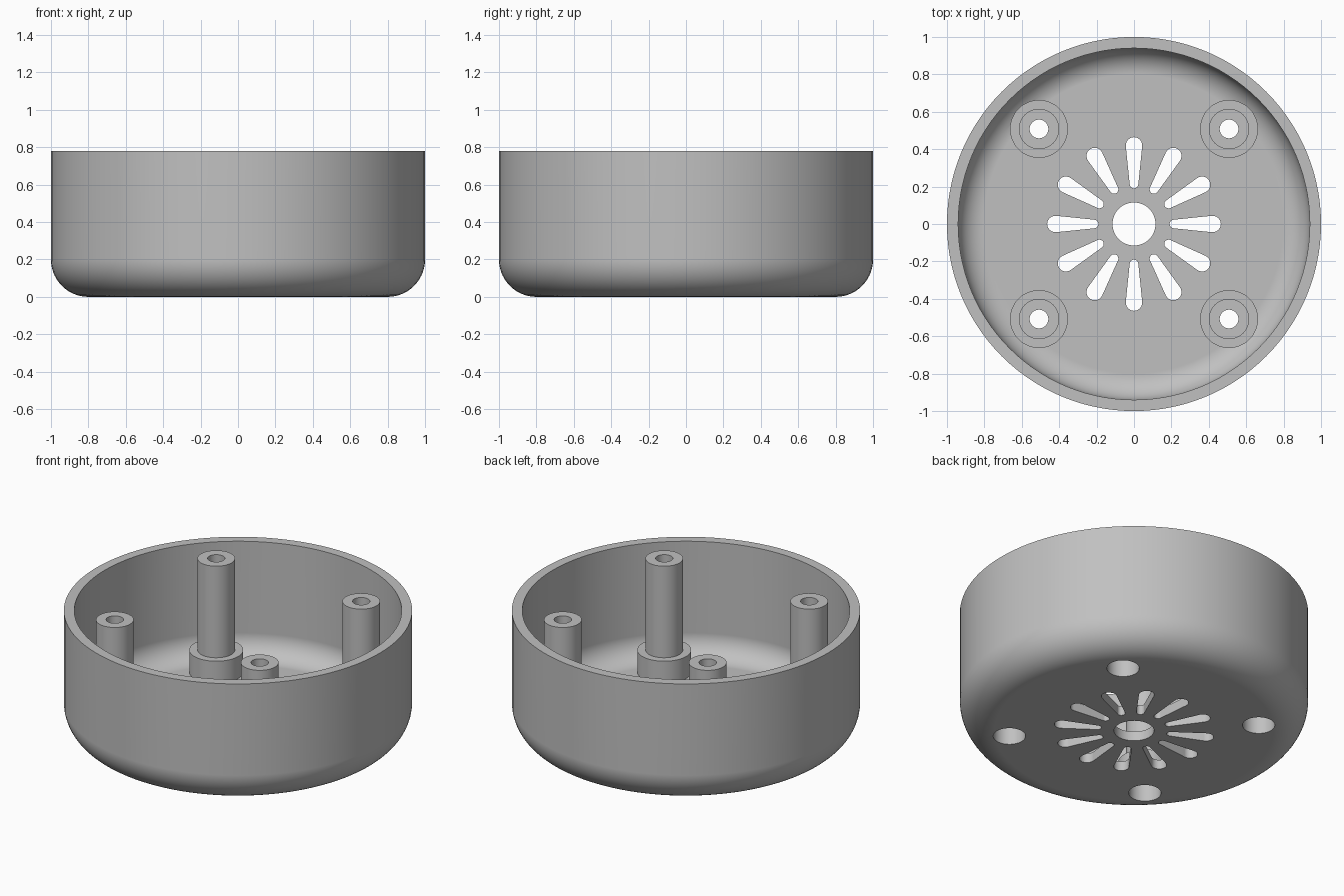
import bpy, bmesh, math
from mathutils import Matrix, Vector

if "Cube" in bpy.data.objects:
    bpy.data.objects.remove(bpy.data.objects["Cube"])

H = 0.78          # overall height
FLOOR = 0.06      # wall and floor thickness
POST = 0.508      # post offset along x and y

grey = bpy.data.materials.new("light grey")
grey.diffuse_color = (0.53, 0.53, 0.53, 1)
grey.use_nodes = True
grey.node_tree.nodes["Principled BSDF"].inputs["Base Color"].default_value = grey.diffuse_color


def make_object(name, bm):
    bmesh.ops.recalc_face_normals(bm, faces=bm.faces)
    mesh = bpy.data.meshes.new(name)
    bm.to_mesh(mesh)
    bm.free()
    mesh.materials.append(grey)
    ob = bpy.data.objects.new(name, mesh)
    bpy.context.collection.objects.link(ob)
    return ob


def revolve(name, profile, steps, x=0, y=0):
    """Closed solid of revolution; profile starts and ends on the axis."""
    bm = bmesh.new()
    rings = []
    for r, z in profile:
        if r == 0:
            continue
        rings.append([bm.verts.new((x + r * math.cos(a), y + r * math.sin(a), z))
                      for a in (math.tau * i / steps for i in range(steps))])
    for lo, hi in zip(rings, rings[1:]):
        for i in range(steps):
            j = (i + 1) % steps
            bm.faces.new((lo[i], lo[j], hi[j], hi[i]))
    bm.faces.new(rings[0][::-1])
    bm.faces.new(rings[-1])
    return make_object(name, bm)


def slot(name, angle):
    """Tapered slot with round ends, pointing outward at the given angle."""
    r0, c0, r1, c1 = 0.023, 0.213, 0.044, 0.42
    tilt = math.acos((r0 - r1) / (c1 - c0))
    pts = []
    for i in range(13):                      # wide outer end
        a = -tilt + 2 * tilt * i / 12
        pts.append((c1 + r1 * math.cos(a), r1 * math.sin(a)))
    for i in range(9):                       # narrow inner end
        a = tilt + (math.tau - 2 * tilt) * i / 8
        pts.append((c0 + r0 * math.cos(a), r0 * math.sin(a)))
    bm = bmesh.new()
    face = bm.faces.new([bm.verts.new((px, py, -0.1)) for px, py in pts])
    top = bmesh.ops.extrude_face_region(bm, geom=[face])["geom"]
    bmesh.ops.translate(bm, vec=Vector((0, 0, 0.25)),
                        verts=[g for g in top if isinstance(g, bmesh.types.BMVert)])
    bmesh.ops.rotate(bm, verts=bm.verts, cent=(0, 0, 0),
                     matrix=Matrix.Rotation(angle, 3, 'Z'))
    return make_object(name, bm)


def combine(target, tool, operation):
    mod = target.modifiers.new(operation.lower(), 'BOOLEAN')
    mod.operation = operation
    mod.solver = 'EXACT'
    mod.object = tool
    bpy.ops.object.select_all(action='DESELECT')
    bpy.context.view_layer.objects.active = target
    target.select_set(True)
    bpy.ops.object.modifier_apply(modifier=mod.name)
    bpy.data.objects.remove(tool, do_unlink=True)


def fillet(radius, outward):
    pts = [(0.8 + radius * math.sin(a), 0.2 - radius * math.cos(a))
           for a in (math.pi / 2 * i / 14 for i in range(15))]
    return pts if outward else pts[::-1]


# Round cup with rounded bottom edge, inside and out
cup = revolve("cup", fillet(0.2, True) + [(1, H), (0.94, H)]
              + fillet(0.2 - FLOOR, False), 112)

# Four screw posts on wide collars, counterbored from below
for sx in (-1, 1):
    for sy in (-1, 1):
        post = revolve("screw_post", [(0.155, 0.035), (0.155, 0.2), (0.108, 0.2),
                                      (0.108, H)], 48, sx * POST, sy * POST)
        combine(cup, post, 'UNION')
        bore = revolve("screw_bore", [(0.093, -0.1), (0.093, 0.14), (0.05, 0.14),
                                      (0.05, 1.0)], 40, sx * POST, sy * POST)
        combine(cup, bore, 'DIFFERENCE')

# Central hole and ring of twelve slots
combine(cup, revolve("centre_hole", [(0.115, -0.1), (0.115, 0.15)], 48), 'DIFFERENCE')
for k in range(12):
    combine(cup, slot("vent_slot", math.tau * k / 12), 'DIFFERENCE')

# Smooth curved walls, crisp rims, flat floor shading
bpy.ops.object.select_all(action='DESELECT')
bpy.context.view_layer.objects.active = cup
cup.select_set(True)
bpy.ops.object.shade_smooth_by_angle(angle=math.radians(30))
weighted = cup.modifiers.new("flat_floor_normals", 'WEIGHTED_NORMAL')
weighted.keep_sharp = True
